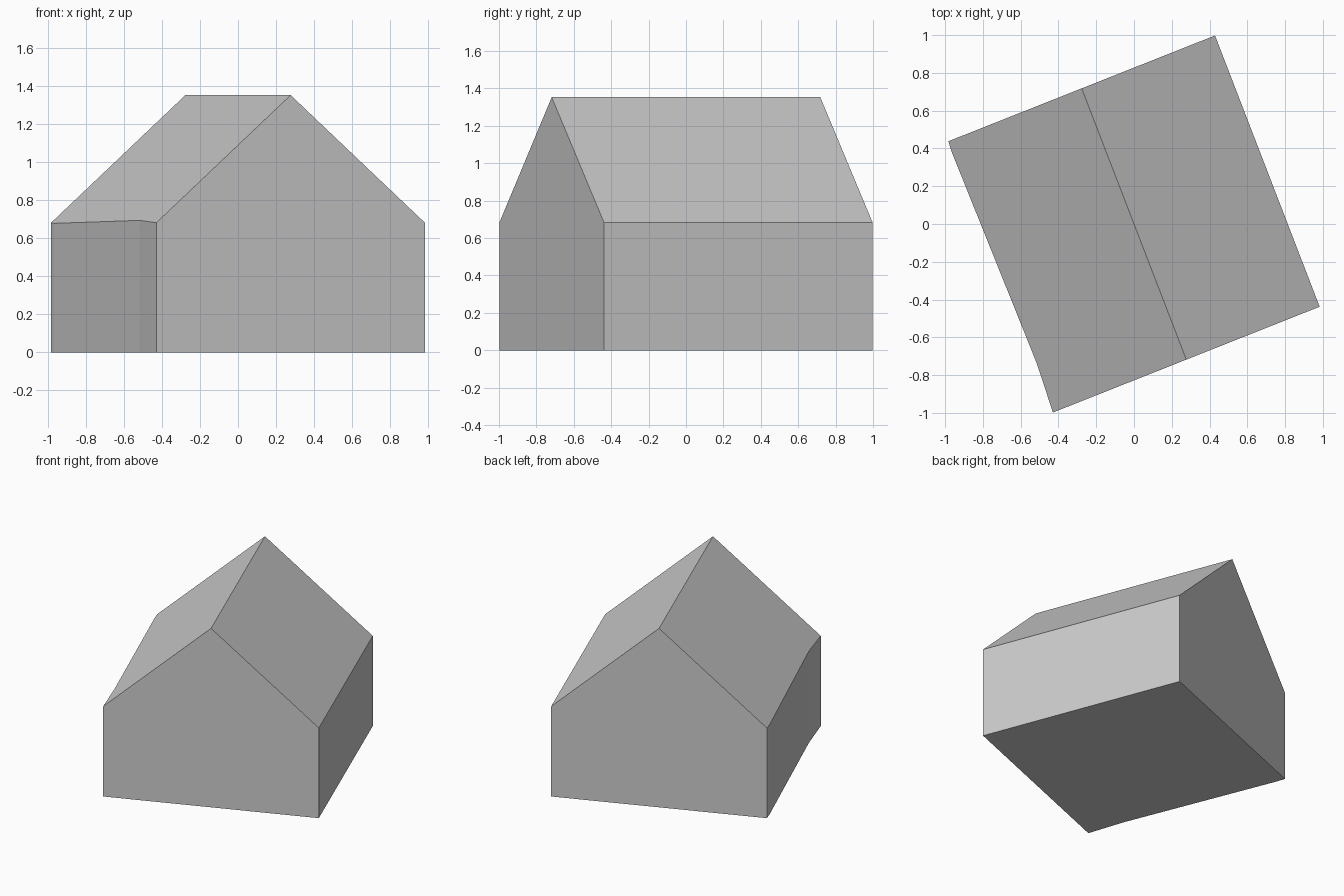
import bpy
import bmesh
from mathutils import Vector

cube = bpy.data.objects.get("Cube")
if cube:
    bpy.data.objects.remove(cube, do_unlink=True)

# Plain grey for the whole house
grey = bpy.data.materials.new("plain grey")
grey.use_nodes = True
colour = (0.6, 0.6, 0.6, 1.0)
grey.diffuse_color = colour
grey.node_tree.nodes["Principled BSDF"].inputs["Base Color"].default_value = colour

# Half-width and half-length axes of the turned floor plan
ACROSS = Vector((0.706, 0.28, 0))
ALONG = Vector((-0.277, 0.718, 0))
EAVE, RIDGE = 0.682, 1.353


def gable_profile(bm, along, left):
    """Pentagon section; the left eave stays on the roof slope."""
    left_eave = RIDGE + left * (RIDGE - EAVE)
    section = [(left, 0), (1, 0), (1, EAVE), (0, RIDGE), (left, left_eave)]
    return [bm.verts.new(ACROSS * u + ALONG * along + Vector((0, 0, z)))
            for u, z in section]


# Gabled house: sections from front to back, with a slightly bent left wall
bm = bmesh.new()
stations = [(-1, -1), (-0.634, -0.982), (0.92, -1.005), (1, -1)]
rings = [gable_profile(bm, v, left) for v, left in stations]
for a, b in zip(rings, rings[1:]):
    for i in range(len(a)):
        j = (i + 1) % len(a)
        bm.faces.new((a[i], a[j], b[j], b[i]))
bm.faces.new(rings[0])
bm.faces.new(rings[-1])

# Merge the flat strips into whole wall, roof and floor faces
bmesh.ops.recalc_face_normals(bm, faces=bm.faces)
flat_edges = [e for e in bm.edges if e.calc_face_angle(0) < 0.001]
bmesh.ops.dissolve_edges(bm, edges=flat_edges, use_verts=False)

mesh = bpy.data.meshes.new("gabled_house")
bm.to_mesh(mesh)
bm.free()
mesh.materials.append(grey)
house = bpy.data.objects.new("gabled_house", mesh)
bpy.context.collection.objects.link(house)
